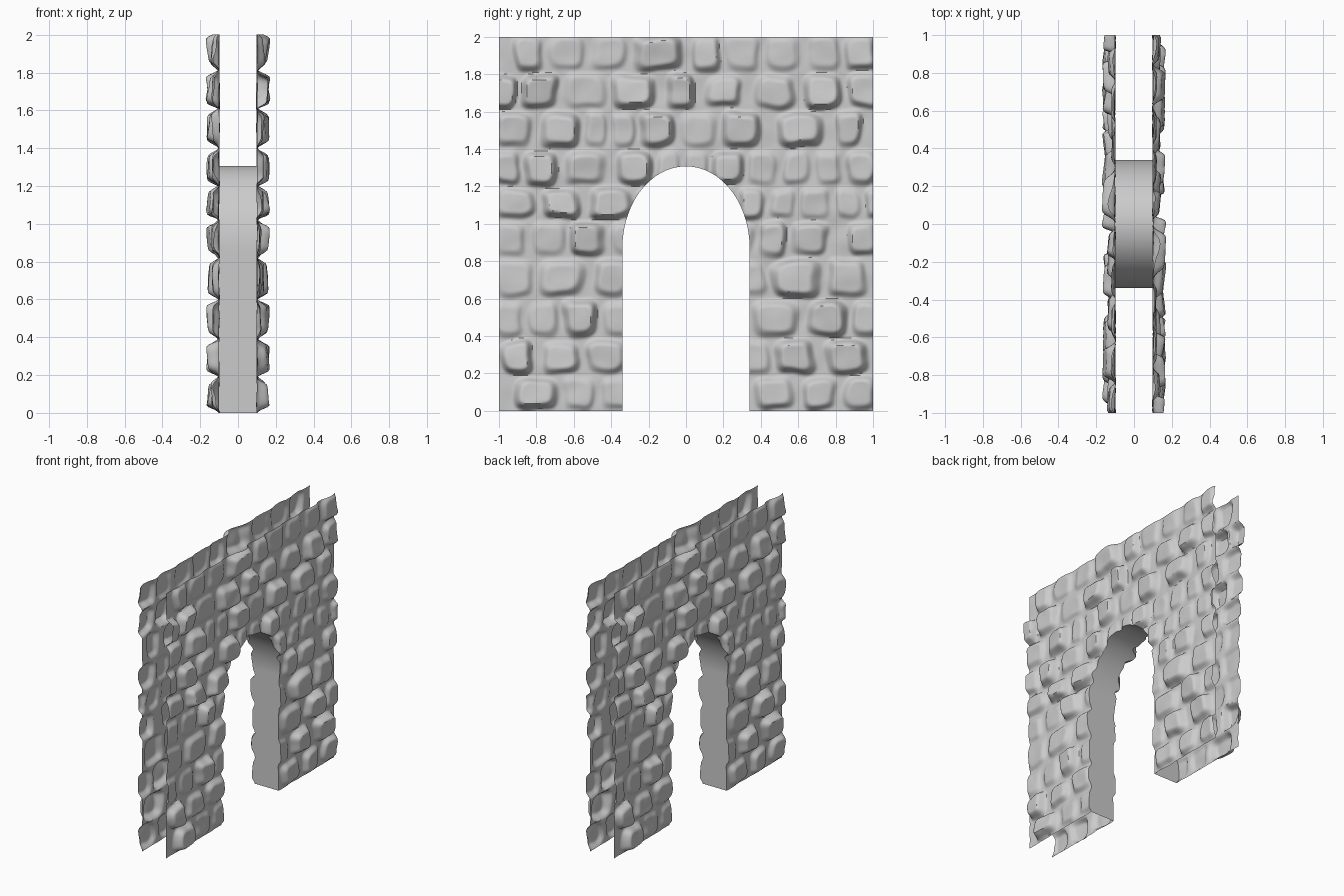
import bpy
import bmesh
import math
import random
from mathutils import Vector, noise

random.seed(4)
cube = bpy.data.objects.get("Cube")
if cube:
    bpy.data.objects.remove(cube, do_unlink=True)

# Main sizes
ARCH_HALF, SPRING, ARCH_RISE = 0.34, 0.87, 0.437
MORTAR = 0.1
COURSES = [0, 0.19, 0.39, 0.6, 0.82, 1.02, 1.2, 1.4, 1.61, 1.81, 2.02]

# Stones per course, bottom to top, as (start, end) in hundredths along the wall
BOLD = [
    [(-92, -68)],
    [(-100, -82), (47, 70), (73, 98)],
    [(-67, -46), (64, 87)],
    [(44, 73)],
    [(-64, -42)],
    [(-78, -56), (-53, -28)],
    [(-87, -68), (-38, -17), (13, 32)],
    [(-78, -56), (-26, -5), (18, 40), (48, 74)],
    [(-104, -91), (-89, -68), (-40, -15), (-12, 6), (62, 84)],
    [(-30, -1)],
]
SOFT = [
    [(36, 58), (61, 82), (84, 103)],
    [(-78, -56), (-54, -32)],
    [(34, 61), (88, 104)],
    [(-80, -53), (-50, -30), (75, 97)],
    [(38, 54), (55, 77), (86, 103)],
    [(-103, -80), (28, 43), (95, 106)],
    [(-104, -88), (-66, -42), (85, 103)],
    [(-103, -82), (79, 94)],
    [(10, 30), (35, 59), (86, 104)],
    [(-93, -75), (3, 19), (84, 103)],
]


def make_stone(start, end, height):
    """Centre, half width, height and the random slant of one stone."""
    slant = [random.uniform(-0.3, 0.3) for _ in range(2)]
    return ((start + end) / 2, (end - start) / 2, height, slant)


def fill_course(bold, soft):
    """Listed stones, with faint worn ones placed in the gaps."""
    spans = sorted(bold + soft) + [(104, 104)]
    stones = [make_stone(a / 100, b / 100, 0.056) for a, b in bold]
    stones += [make_stone(a / 100, b / 100, 0.034) for a, b in soft]
    edge = -1.04
    for a, b in spans:
        gap = a / 100 - edge
        if gap > 0.12:
            count = max(1, round(gap / 0.2))
            for i in range(count):
                left = edge + gap * i / count
                stones.append(make_stone(left + 0.01, left + gap / count - 0.01, 0.018))
        edge = b / 100
    return stones


WALL = [fill_course(b, s) for b, s in zip(BOLD, SOFT)]


def depth(y, z):
    """Distance of the stone face from the middle of the wall."""
    p = Vector((y, z, 0))
    wy = y + 0.022 * noise.noise(p * 7)
    wz = z + 0.018 * noise.noise(p * 7 + Vector((9, 3, 5)))
    rise = 0
    for row, stones in enumerate(WALL):
        low, high = COURSES[row], COURSES[row + 1]
        v = (wz - (low + high) / 2) / ((high - low) / 2)
        if abs(v) >= 1:
            continue
        for centre, half, height, slant in stones:
            u = (wy - centre) / half
            r = (u ** 4 + v ** 4) ** 0.25
            if r < 1:
                t = min(1, (1 - r) / 0.42)
                bump = t * t * (3 - 2 * t)
                rise = max(rise, height * bump * (1 + slant[0] * u + slant[1] * v))
    return MORTAR + rise + 0.006 * noise.noise(p * 9 + Vector((2, 7, 1)))


def in_arch(y, z):
    if z < SPRING:
        return abs(y) < ARCH_HALF
    return math.hypot(y / ARCH_HALF, (z - SPRING) / ARCH_RISE) < 1


def finish(bm, name, material):
    mesh = bpy.data.meshes.new(name)
    bm.to_mesh(mesh)
    bm.free()
    mesh.materials.append(material)
    obj = bpy.data.objects.new(name, mesh)
    bpy.context.collection.objects.link(obj)
    bpy.ops.object.select_all(action="DESELECT")
    obj.select_set(True)
    bpy.context.view_layer.objects.active = obj
    bpy.ops.object.shade_smooth_by_angle(angle=math.radians(45))
    return obj


stone = bpy.data.materials.new("grey stone")
stone.use_nodes = True
colour = (0.6, 0.6, 0.6, 1)
stone.diffuse_color = colour
stone.node_tree.nodes["Principled BSDF"].inputs["Base Color"].default_value = colour

# Upright sheet with the arch cut out
bm = bmesh.new()
bmesh.ops.create_grid(bm, x_segments=200, y_segments=200, size=1)
for v in bm.verts:
    v.co = (0, v.co.x, v.co.y + 1)
opening = [f for f in bm.faces if in_arch(*f.calc_center_median().yz)]
bmesh.ops.delete(bm, geom=opening, context="FACES")

# Pull the cut edge onto a clean arch line
rim = set()
for v in bm.verts:
    x, y, z = v.co
    if v.is_boundary and abs(y) < ARCH_HALF + 0.005 and z < 1.5:
        rim.add(v)
        if z <= SPRING:
            v.co.y = math.copysign(ARCH_HALF, y)
        else:
            k = math.hypot(y / ARCH_HALF, (z - SPRING) / ARCH_RISE)
            v.co.y, v.co.z = y / k, SPRING + (z - SPRING) / k

# Raise the stones
for v in bm.verts:
    v.co.x = depth(v.co.y, v.co.z)

# Smooth lining of the archway, joining the two faces
lining = bmesh.new()
for e in bm.edges:
    if e.is_boundary and all(v in rim for v in e.verts):
        a, b = (v.co for v in e.verts)
        corners = [a, b, (-depth(-b.y, b.z), b.y, b.z), (-depth(-a.y, a.z), a.y, a.z)]
        face = lining.faces.new([lining.verts.new(c) for c in corners])
        face.normal_update()
        if face.normal.dot(face.calc_center_median() - Vector((0, 0, 0.6))) > 0:
            face.normal_flip()
bmesh.ops.remove_doubles(lining, verts=lining.verts, dist=0.0005)

left_face = finish(bm, "left_stone_face", stone)
finish(lining, "arch_lining", stone)

# The opposite face is the same sheet turned half round
right_face = left_face.copy()
right_face.name = "right_stone_face"
right_face.rotation_euler.z = math.pi
bpy.context.collection.objects.link(right_face)
